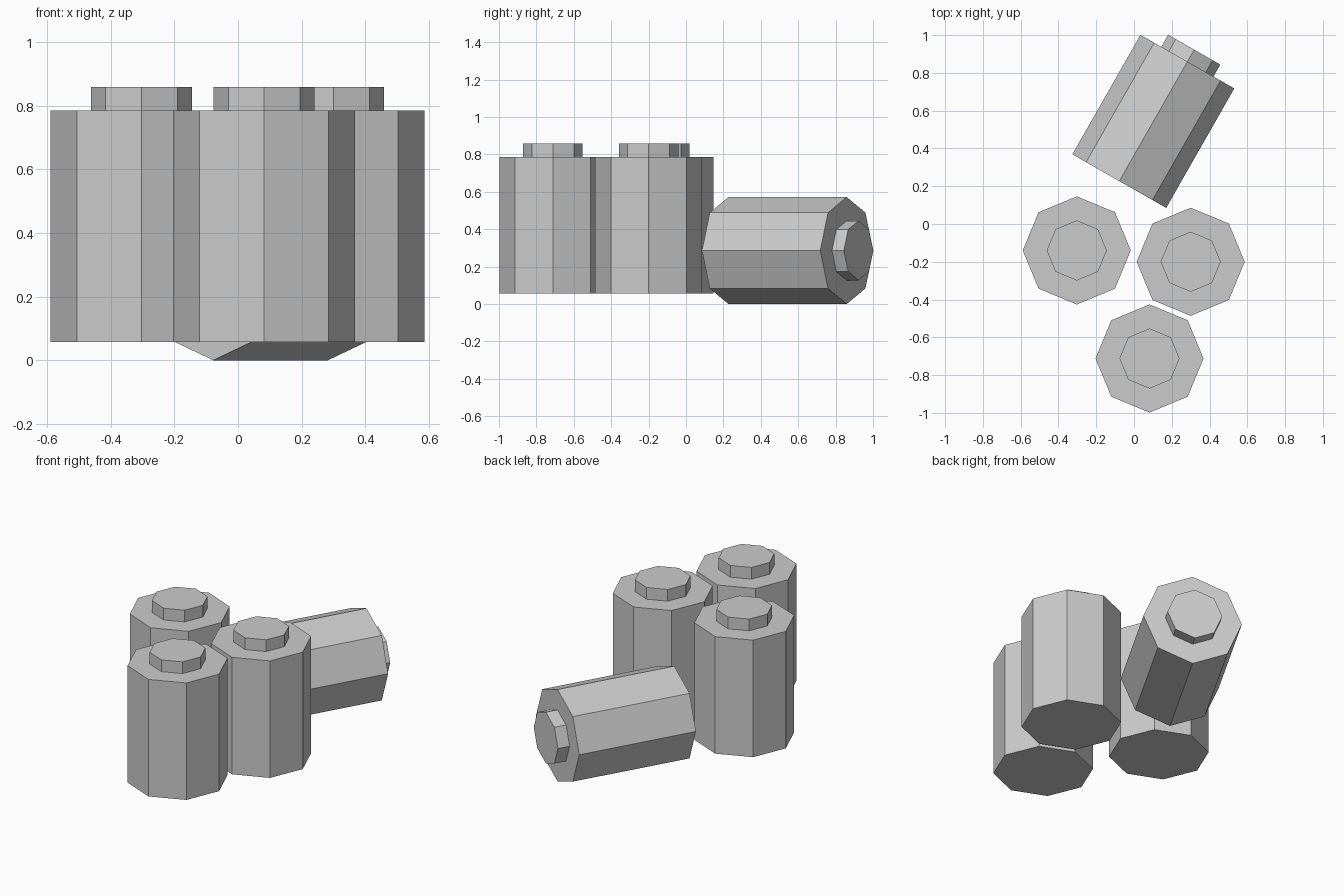
import bpy
from math import radians
from mathutils import Vector, Matrix

if "Cube" in bpy.data.objects:
    bpy.data.objects.remove(bpy.data.objects["Cube"])

R, H = 0.286, 0.728        # canister body
CAP_R, CAP_H = 0.159, 0.073  # raised lid


def prism(name, radius, height, frame, start):
    # eight-sided cylinder whose base sits at 'start' along the frame's local z
    bpy.ops.mesh.primitive_cylinder_add(vertices=8, radius=radius, depth=height)
    ob = bpy.context.object
    ob.name = name
    ob.matrix_world = frame @ Matrix.Translation((0, 0, start + height / 2))
    return ob


def canister(name, frame):
    prism(name + "_body", R, H, frame, 0)
    prism(name + "_lid", CAP_R, CAP_H, frame, H)


# three upright canisters
for i, (x, y) in enumerate([(-0.303, -0.14), (0.30, -0.2), (0.082, -0.712)]):
    canister(f"upright_canister_{i + 1}", Matrix.Translation((x, y, 0.057)))

# one canister lying on its side, pointing to the back right
lying = (Matrix.Translation((-0.078, 0.227, R))
         @ Matrix.Rotation(radians(60.3), 4, 'Z')
         @ Matrix.Rotation(radians(90), 4, 'Y'))
canister("lying_canister", lying)
